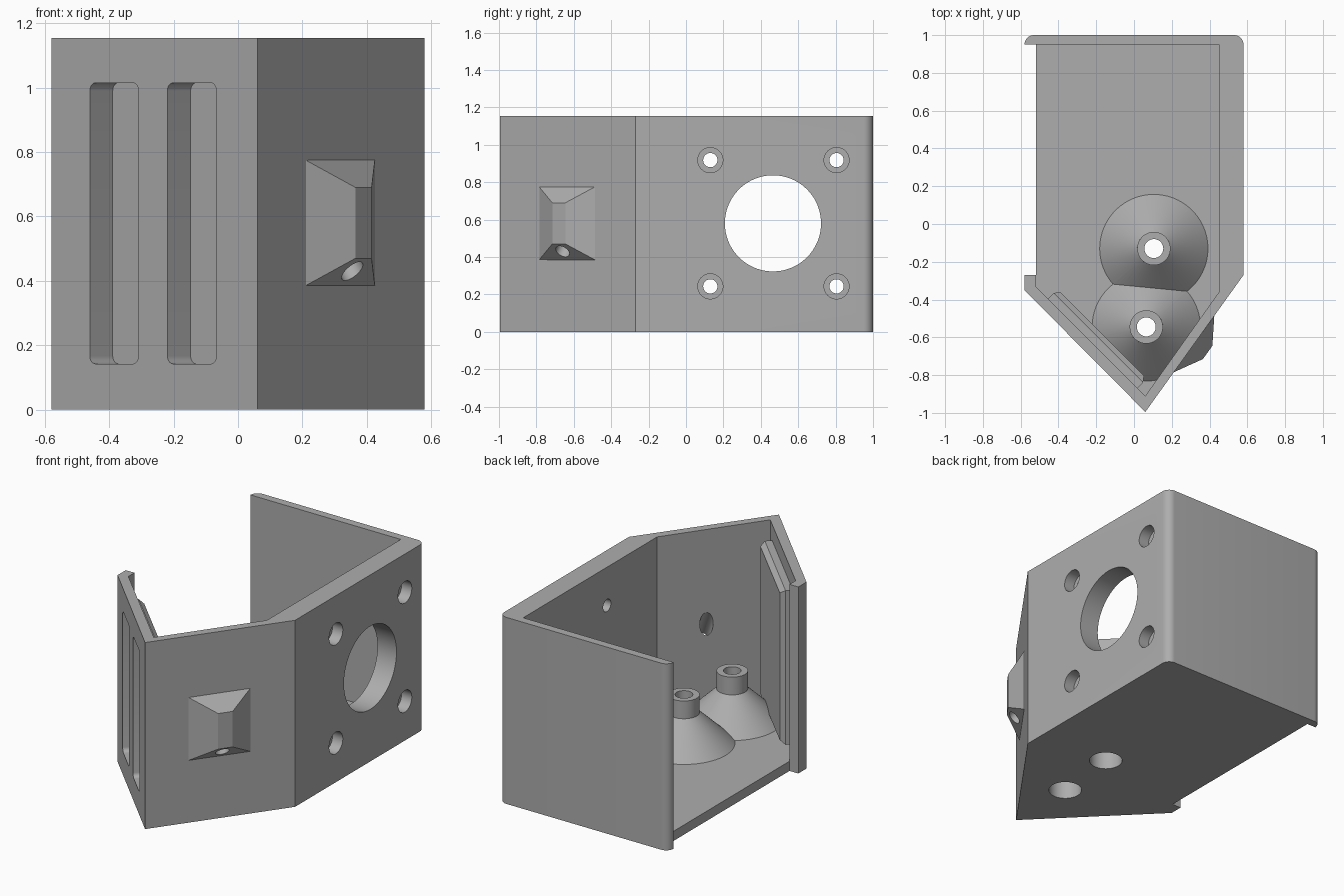
import bpy, bmesh, math
from mathutils import Vector, Matrix

if "Cube" in bpy.data.objects:
    bpy.data.objects.remove(bpy.data.objects["Cube"])

H, FLOOR = 1.155, 0.06
grey = bpy.data.materials.new("light_grey")
grey.diffuse_color = (0.42, 0.42, 0.42, 1)
grey.use_nodes = True
grey.node_tree.nodes["Principled BSDF"].inputs["Base Color"].default_value = grey.diffuse_color


def finish(name, bm):
    bmesh.ops.recalc_face_normals(bm, faces=bm.faces)
    me = bpy.data.meshes.new(name)
    bm.to_mesh(me)
    bm.free()
    me.materials.append(grey)
    ob = bpy.data.objects.new(name, me)
    bpy.context.collection.objects.link(ob)
    return ob


def prism(name, pts, z0, z1, matrix=Matrix()):
    """Extrude a 2D profile from z0 to z1 in the frame of matrix."""
    bm = bmesh.new()
    f = bm.faces.new([bm.verts.new((x, y, z0)) for x, y in pts])
    top = bmesh.ops.extrude_face_region(bm, geom=[f])["geom"]
    bmesh.ops.translate(bm, verts=[v for v in top if isinstance(v, bmesh.types.BMVert)],
                        vec=(0, 0, z1 - z0))
    bmesh.ops.transform(bm, matrix=matrix, verts=bm.verts)
    return finish(name, bm)


def hull(name, pts):
    bm = bmesh.new()
    for p in pts:
        bm.verts.new(p)
    bmesh.ops.convex_hull(bm, input=bm.verts)
    bmesh.ops.dissolve_limit(bm, angle_limit=0.01, verts=bm.verts, edges=bm.edges)
    return finish(name, bm)


def rod(name, a, b, r1, r2=None, seg=64):
    """Cylinder or cone frustum from point a to point b."""
    a, b = Vector(a), Vector(b)
    d = b - a
    m = Matrix.Translation((a + b) / 2) @ d.to_track_quat('Z', 'Y').to_matrix().to_4x4()
    bm = bmesh.new()
    bmesh.ops.create_cone(bm, cap_ends=True, segments=seg, radius1=r1,
                          radius2=r1 if r2 is None else r2, depth=d.length, matrix=m)
    return finish(name, bm)


def arc(cx, cy, r, a0, a1, n=8):
    return [(cx + r * math.cos(math.radians(a0 + (a1 - a0) * i / n)),
             cy + r * math.sin(math.radians(a0 + (a1 - a0) * i / n))) for i in range(n + 1)]


def combine(target, other, op):
    mod = target.modifiers.new("cut", 'BOOLEAN')
    mod.operation, mod.solver, mod.object = op, 'EXACT', other
    bpy.context.view_layer.update()
    me = bpy.data.meshes.new_from_object(
        target.evaluated_get(bpy.context.evaluated_depsgraph_get()))
    target.modifiers.clear()
    target.data = me
    bpy.data.objects.remove(other)


# Walls: one open band around the back, right side and pointed front
outer = [(-0.58, -0.27), (-0.58, -0.35), (0.06, -0.995), (0.58, -0.27)]
outer += arc(0.53, 0.95, 0.05, 0, 90) + arc(-0.53, 0.95, 0.05, 90, 180)
inner = [(0.45, 0.95), (0.45, -0.36), (0.06, -0.91), (-0.52, -0.33), (-0.52, -0.27)]
housing = prism("housing", outer + inner, 0, H)

# Floor
floor = prism("floor", [(-0.52, 0.97), (-0.52, -0.34), (0.06, -0.95), (0.5, -0.32), (0.5, 0.97)],
              0, FLOOR)
combine(housing, floor, 'UNION')

# Frame on the left front wall: u along the wall, v up, w inward
s = math.sqrt(0.5)
wall = Matrix(((s, 0, s, -0.58), (-s, 0, s, -0.35), (0, 1, 0, 0), (0, 0, 0, 1)))

# Raised slot backing on the inside of that wall
backing = []
for w, inset in ((0.03, 0), (0.098, 0), (0.127, 0.022)):
    for u in (0.12 + inset, 0.79 - inset):
        for v in (0.1 + inset, 1.055 - inset):
            backing.append(wall @ Vector((u, v, w)))
combine(housing, hull("slot_backing", backing), 'UNION')

# Tapered boss on the right front wall
boss = [(x, y, z) for x, y, z0, z1 in
        ((0.21, -0.785, 0.385, 0.775), (0.425, -0.487, 0.385, 0.775),
         (0.19, -0.77, 0.385, 0.775), (0.405, -0.472, 0.385, 0.775),
         (0.365, -0.715, 0.47, 0.69), (0.415, -0.645, 0.47, 0.69)) for z in (z0, z1)]
combine(housing, hull("boss", boss), 'UNION')

# Two funnels with spouts, trimmed to the housing outline
centres = ((0.105, -0.13), (0.065, -0.545))
for x, y in centres:
    funnel = rod("funnel", (x, y, 0.03), (x, y, 0.25), 0.318, 0.088, 96)
    combine(funnel, rod("spout", (x, y, 0.2), (x, y, 0.36), 0.088), 'UNION')
    trim = prism("trim", [(-0.5, 0.9), (-0.5, -0.39), (0.06, -0.95), (0.5, -0.335), (0.5, 0.9)],
                 0.04, 0.5)
    combine(funnel, trim, 'INTERSECT')
    combine(housing, funnel, 'UNION')
for x, y in centres:
    combine(housing, rod("bore", (x, y, -0.1), (x, y, 0.17), 0.095), 'DIFFERENCE')
    combine(housing, rod("spout_hole", (x, y, 0.1), (x, y, 0.5), 0.05), 'DIFFERENCE')

# Two blind slots from the outside
for x0, x1 in ((-0.46, -0.308), (-0.218, -0.065)):
    u0, u1, v0, v1, r = (x0 + 0.58) / s, (x1 + 0.58) / s, 0.142, 1.015, 0.025
    rect = (arc(u1 - r, v1 - r, r, 0, 90, 5) + arc(u0 + r, v1 - r, r, 90, 180, 5) +
            arc(u0 + r, v0 + r, r, 180, 270, 5) + arc(u1 - r, v0 + r, r, 270, 360, 5))
    combine(housing, prism("slot", rect, -0.1, 0.1, wall), 'DIFFERENCE')

# Large opening and four counterbored screw holes in the right wall
combine(housing, rod("opening", (0.3, 0.465, 0.58), (0.8, 0.465, 0.58), 0.257, seg=96), 'DIFFERENCE')
for y in (0.13, 0.805):
    for z in (0.243, 0.918):
        combine(housing, rod("screw_hole", (0.3, y, z), (0.8, y, z), 0.038, seg=48), 'DIFFERENCE')
        combine(housing, rod("counterbore", (0.51, y, z), (0.8, y, z), 0.067, seg=48), 'DIFFERENCE')

# Slanted hole through the boss
p, q = Vector((0.355, -0.66, 0.43)), Vector((0.28, -0.60, 0.57))
d = (q - p).normalized()
combine(housing, rod("boss_hole", p - d * 0.15, q + d * 0.08, 0.04, seg=48), 'DIFFERENCE')

# Smooth the curved faces, keep edges sharp
bpy.context.view_layer.objects.active = housing
housing.select_set(True)
bpy.ops.object.shade_smooth_by_angle(angle=math.radians(25))
